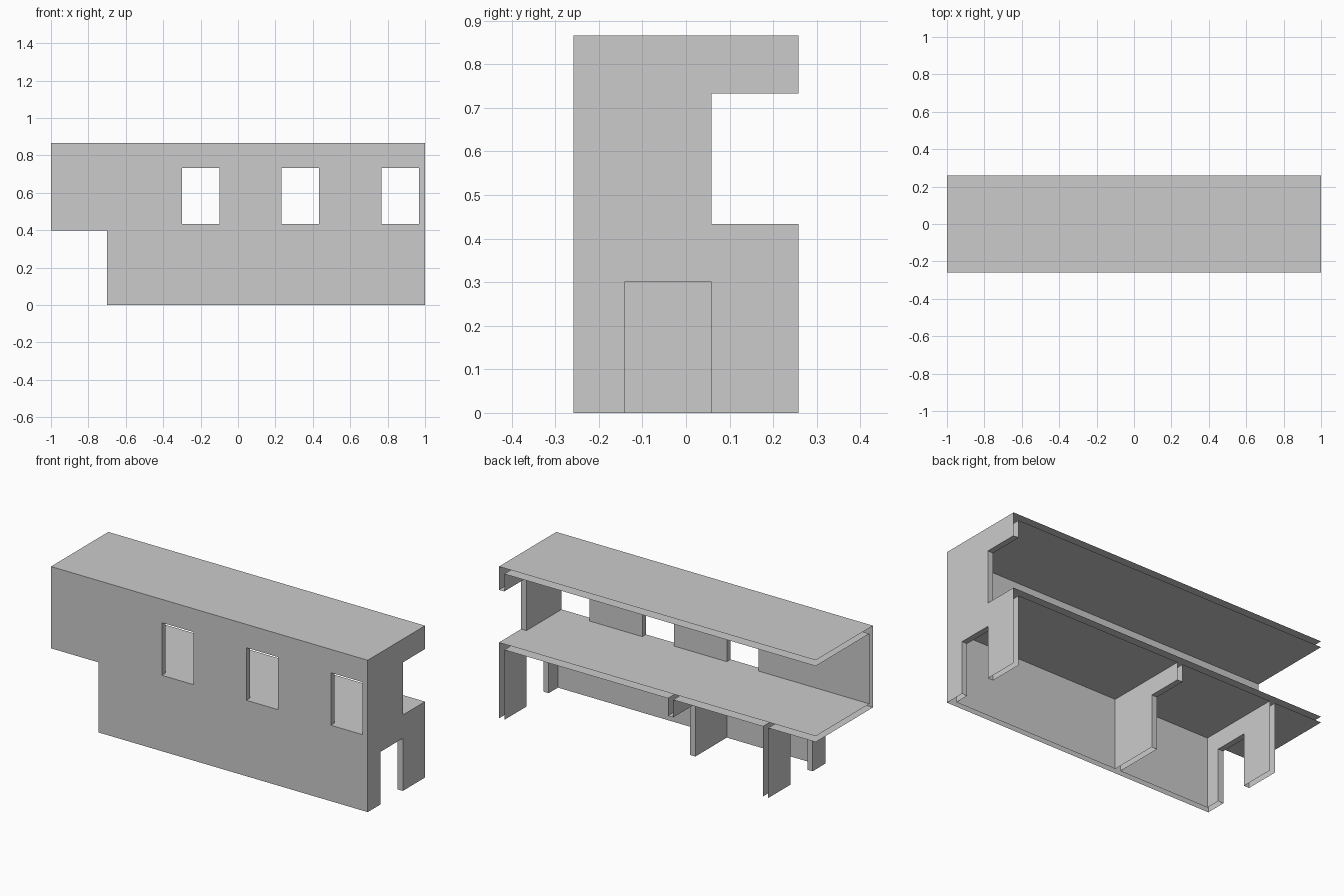
import bpy, bmesh
from mathutils import Vector

if "Cube" in bpy.data.objects:
    bpy.data.objects.remove(bpy.data.objects["Cube"])

U = 1 / 30                       # module size = wall thickness
Y, H = 7.75 * U, 26 * U          # half depth, total height
F0, F1 = 12 * U, 13 * U          # upper floor slab underside / top
C = 25 * U                       # upper ceiling
YI = -Y + U                      # inside of front wall
XI = 1 - U                       # inside of right wall
D0, D1 = Y - 12 * U, Y - 6 * U   # doorway span along y
LX = -21 * U                     # outside of lower left wall
PX = -3 * U                      # left side of partition


def point(axis, pos, u, v):
    co = [u, v]
    co.insert(axis, pos)
    return Vector(co)


def quad(bm, pts, direction):
    f = bm.faces.new([bm.verts.new(p) for p in pts])
    f.normal_update()
    if f.normal.dot(direction) < 0:
        f.normal_flip()


def inside(u, v, rects):
    return any(a < u < c and b < v < d for a, b, c, d in rects)


def sheet(bm, axis, pos, sign, rects, holes):
    """Flat sheet covering rects (u0, v0, u1, v1) minus holes."""
    us = sorted({round(r[i], 6) for r in rects + holes for i in (0, 2)})
    vs = sorted({round(r[i], 6) for r in rects + holes for i in (1, 3)})
    direction = point(axis, sign, 0, 0)
    for a, c in zip(us, us[1:]):
        for b, d in zip(vs, vs[1:]):
            m = ((a + c) / 2, (b + d) / 2)
            if inside(*m, rects) and not inside(*m, holes):
                quad(bm, [point(axis, pos, *p)
                          for p in ((a, b), (c, b), (c, d), (a, d))], direction)


def panel(name, axis, sheets, openings=()):
    """Double-skinned panel: two (pos, sign, rects) sheets, lined openings.
    Each opening is (rect, sides to line: l r b t). Seam edges stay open."""
    bm = bmesh.new()
    holes = [o[0] for o in openings]
    for pos, sign, rects in sheets:
        sheet(bm, axis, pos, sign, rects, holes)
    p, q = sheets[0][0], sheets[1][0]
    for (a, b, c, d), sides in openings:
        lines = {'l': ((a, b), (a, d), (1, 0)), 'r': ((c, b), (c, d), (-1, 0)),
                 'b': ((a, b), (c, b), (0, 1)), 't': ((a, d), (c, d), (0, -1))}
        for s in sides:
            e0, e1, n = lines[s]
            quad(bm, [point(axis, p, *e0), point(axis, p, *e1),
                      point(axis, q, *e1), point(axis, q, *e0)],
                 point(axis, 0, *n))
    bmesh.ops.remove_doubles(bm, verts=bm.verts, dist=1e-4)
    me = bpy.data.meshes.new(name)
    bm.to_mesh(me)
    bm.free()
    ob = bpy.data.objects.new(name, me)
    bpy.context.collection.objects.link(ob)
    return ob


door = (D0, 0, D1, 9 * U)
windows = [((x * U, F1, (x + 6) * U, 22 * U), 'lrbt') for x in (-9, 7, 23)]

# Front wall with three upper windows and a stepped lower corner
panel("front_wall", 1, [
    (-Y, -1, [(-1, F0, 1, H), (LX, 0, 1, F0)]),
    (YI, 1, [(-1, F1, XI, C), (LX + U, 0, PX, F0), (PX + U, 0, XI, F0)])],
    windows)

# Right wall with lower doorway and upper opening at the open back edge
panel("right_wall", 0, [
    (1, 1, [(-Y, 0, Y, H)]),
    (XI, -1, [(YI, 0, Y, F0), (YI, F1, Y, C)])],
    [(door, 'lrt'), ((D1, F1, Y, 22 * U), 'lbt')])

# Lower left wall with doorway
panel("lower_left_wall", 0, [
    (LX, -1, [(-Y, 0, Y, F0)]),
    (LX + U, 1, [(YI, 0, Y, F0)])],
    [(door, 'lrt')])

# Lower partition with doorway at the open back edge
panel("partition", 0, [
    (PX, -1, [(YI, 0, Y, F0)]),
    (PX + U, 1, [(YI, 0, Y, F0)])],
    [((D1, 0, Y, 9 * U), 'lt')])

# Upper floor slab, overhanging the lower left wall
panel("upper_floor", 2, [
    (F1, 1, [(-1, YI, XI, Y)]),
    (F0, -1, [(-1, -Y, LX, Y), (LX + U, YI, PX, Y), (PX + U, YI, XI, Y)])])

# Roof slab
panel("roof", 2, [
    (H, 1, [(-1, -Y, 1, Y)]),
    (C, -1, [(-1, YI, XI, Y)])])
